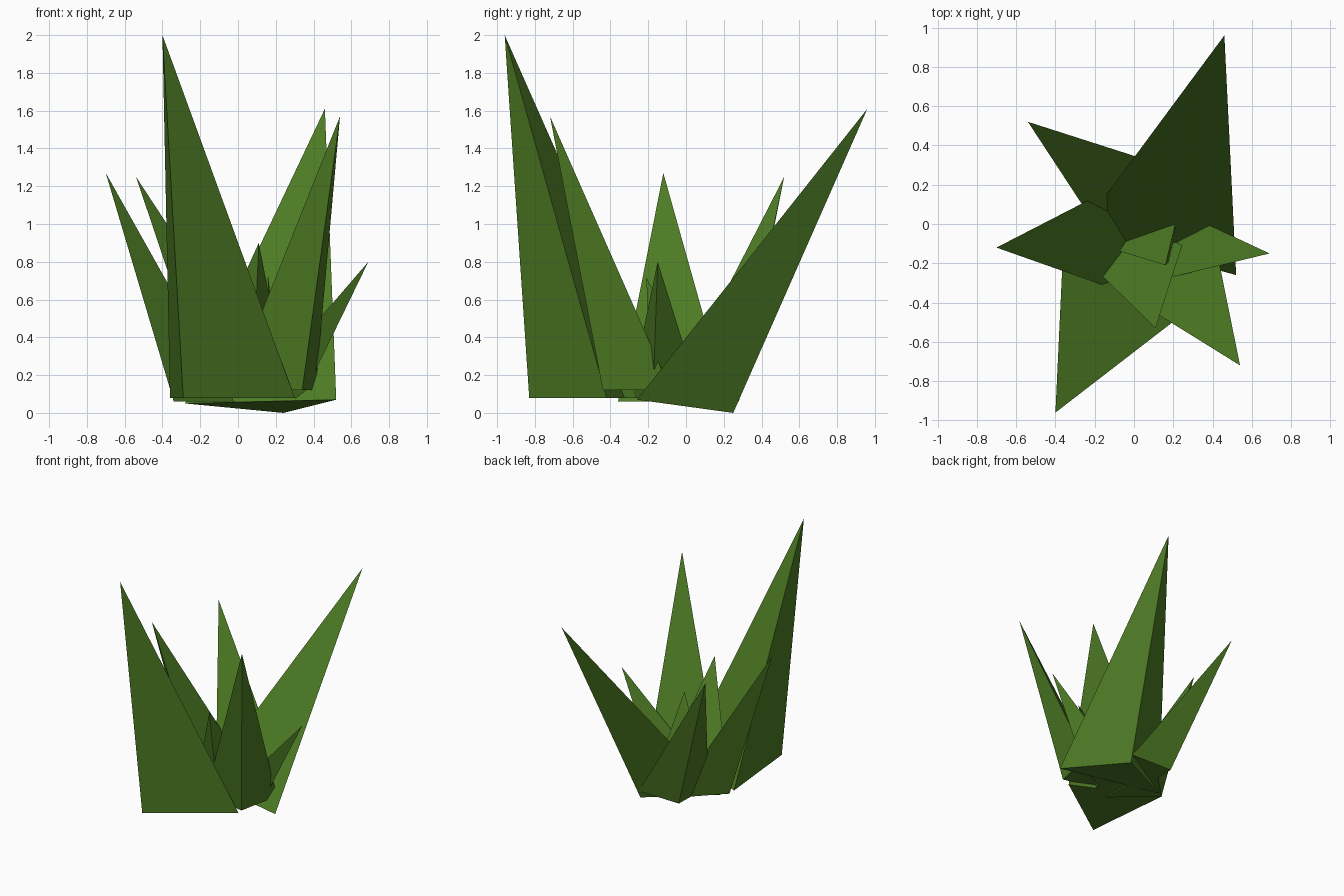
import bpy, bmesh

green = bpy.data.materials.new("leaf_green")
green.diffuse_color = (0.075, 0.2, 0.018, 1)


def blade(name, tip, *base):
    """Low-poly leaf: a three-sided spike leaning from its base to its tip."""
    bm = bmesh.new()
    top = bm.verts.new(tip)
    foot = [bm.verts.new(p) for p in base]
    bm.faces.new(foot)
    for i in range(3):
        bm.faces.new((foot[i], foot[(i + 1) % 3], top))
    bmesh.ops.recalc_face_normals(bm, faces=bm.faces)
    mesh = bpy.data.meshes.new(name)
    bm.to_mesh(mesh)
    bm.free()
    mesh.materials.append(green)
    bpy.context.collection.objects.link(bpy.data.objects.new(name, mesh))


# Large outer blades
blade("front_tall_blade", (-0.40, -0.96, 2.0),
      (-0.29, -0.83, 0.08), (0.30, -0.42, 0.08), (-0.36, -0.11, 0.08))
blade("back_wide_blade", (0.46, 0.96, 1.61),
      (0.24, 0.25, 0.0), (0.52, -0.26, 0.07), (-0.28, -0.04, 0.05))
blade("front_right_blade", (0.54, -0.72, 1.57),
      (0.34, -0.44, 0.12), (0.41, -0.08, 0.12), (-0.04, -0.36, 0.12))

# Medium blades on the left
blade("left_blade", (-0.70, -0.12, 1.27),
      (-0.34, -0.08, 0.06), (-0.02, -0.36, 0.06), (-0.04, 0.22, 0.06))
blade("back_left_blade", (-0.54, 0.52, 1.25),
      (-0.13, 0.28, 0.06), (0.24, 0.27, 0.06), (-0.14, -0.09, 0.06))

# Small blades on the right and in the middle
blade("right_blade", (0.69, -0.15, 0.80),
      (0.34, -0.175, 0.08), (0.21, 0.075, 0.08), (0.07, -0.30, 0.08))
blade("inner_front_blade", (0.11, -0.53, 0.90),
      (0.075, -0.365, 0.08), (0.27, -0.03, 0.08), (-0.26, -0.17, 0.08))
blade("inner_small_blade", (0.16, -0.21, 0.72),
      (0.185, -0.185, 0.08), (0.235, 0.10, 0.08), (-0.10, -0.13, 0.08))
